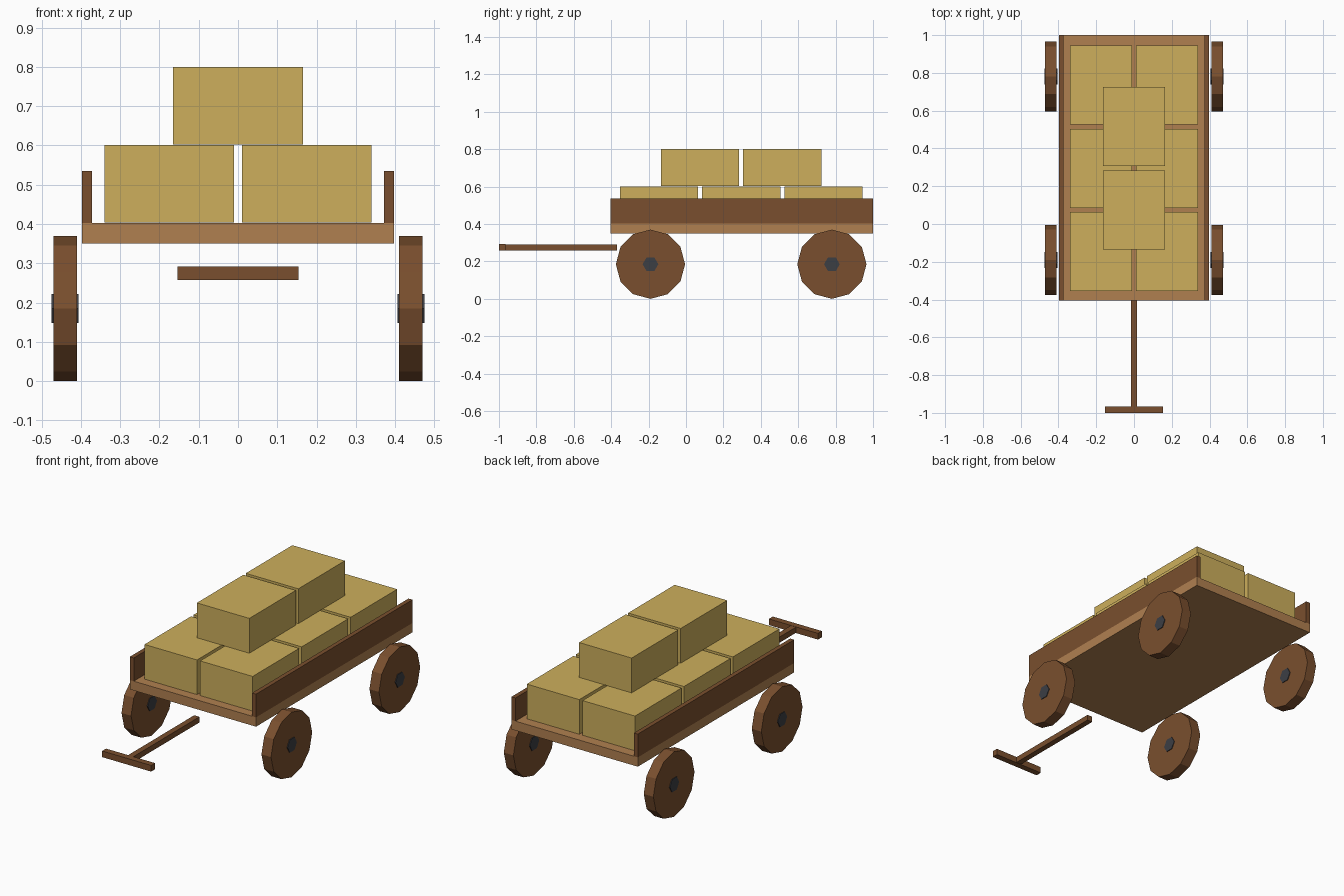
import bpy, math

if "Cube" in bpy.data.objects:
    bpy.data.objects.remove(bpy.data.objects["Cube"])


def material(name, rgb):
    # sRGB bytes to linear viewport colour
    m = bpy.data.materials.new(name)
    m.diffuse_color = [((c / 255 + 0.055) / 1.055) ** 2.4 for c in rgb] + [1]
    m.use_nodes = True
    m.node_tree.nodes["Principled BSDF"].inputs["Base Color"].default_value = m.diffuse_color
    return m


straw = material("straw", (205, 175, 92))
light_wood = material("light_wood", (176, 128, 80))
dark_wood = material("dark_wood", (122, 79, 46))
iron = material("iron", (60, 62, 68))


def box(name, x, y, z, mat):
    # each axis is a (min, max) pair
    bpy.ops.mesh.primitive_cube_add(size=1, location=[sum(r) / 2 for r in (x, y, z)])
    ob = bpy.context.object
    ob.name = name
    ob.scale = [r[1] - r[0] for r in (x, y, z)]
    bpy.ops.object.transform_apply(location=False, rotation=False, scale=True)
    ob.data.materials.append(mat)


def disc(name, sides, radius, width, loc, mat):
    # axis along x, with a vertex pointing along +-y
    bpy.ops.mesh.primitive_cylinder_add(vertices=sides, radius=radius, depth=width,
                                        location=loc, rotation=(0, math.pi / 2, 0))
    ob = bpy.context.object
    ob.name = name
    ob.data.materials.append(mat)


# Bed and side boards
FRONT, BACK = -0.405, 1.0
box("bed", (-0.397, 0.397), (FRONT, BACK), (0.35, 0.403), light_wood)
for side, x in (("left", (-0.397, -0.372)), ("right", (0.372, 0.397))):
    box(side + "_board", x, (FRONT, BACK), (0.403, 0.535), dark_wood)

# Wheels and hubs
for s, side in ((-1, "left"), (1, "right")):
    for end, y in (("front", -0.19), ("rear", 0.78)):
        loc = (s * 0.44, y, 0.185)
        disc(f"{end}_{side}_wheel", 12, 0.185, 0.06, loc, dark_wood)
        disc(f"{end}_{side}_hub", 6, 0.042, 0.068, loc, iron)

# Pull handle
box("handle_shaft", (-0.0165, 0.0165), (-0.965, -0.37), (0.259, 0.291), dark_wood)
box("handle_grip", (-0.154, 0.154), (-1.0, -0.965), (0.257, 0.292), dark_wood)


# Straw bales: lower layer of six, upper layer of two
def bale(name, cx, cy, z0, z1):
    box(name, (cx - 0.165, cx + 0.165), (cy - 0.209, cy + 0.209), (z0, z1), straw)


for row in range(3):
    for cx in (-0.175, 0.175):
        bale("lower_bale", cx, -0.145 + 0.44 * row, 0.404, 0.601)
for row in range(2):
    bale("upper_bale", 0, 0.075 + 0.44 * row, 0.602, 0.8)
